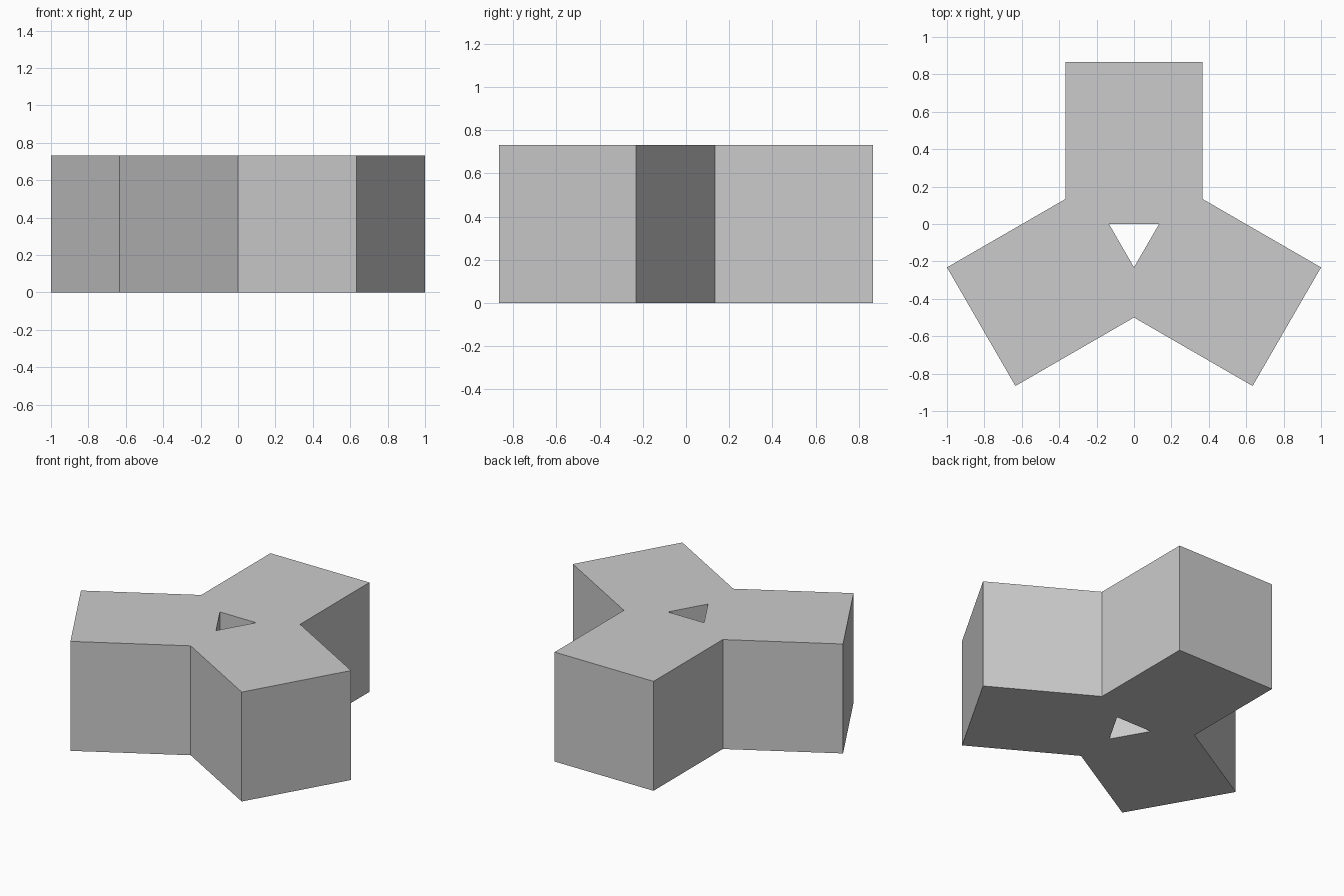
import bpy
import bmesh
from math import radians, sqrt
from mathutils import Matrix, Vector

cube = bpy.data.objects.get("Cube")
if cube:
    bpy.data.objects.remove(cube, do_unlink=True)

SIDE = sqrt(3) - 1            # edge of each square arm, also the height
HOLE = 2 - sqrt(3)            # edge of the triangular opening
CENTRE = Vector((0, -HOLE / (2 * sqrt(3)), 0))


def edge_point(edge, sign, out=0.0):
    """Point at an end of a centred triangle's back edge, pushed outward."""
    return Vector((sign * edge / 2, edge / (2 * sqrt(3)) + out, 0))


# Plan: three square arms around a triangular core with an opening
bm = bmesh.new()
inner = [edge_point(SIDE, s) for s in (-1, 1)]
outer = [edge_point(SIDE, s, SIDE) for s in (1, -1)]
hole = [edge_point(HOLE, s) for s in (1, -1)]
for k in range(3):
    turn = Matrix.Rotation(radians(120 * k), 3, "Z")
    for quad in (inner + outer, inner + hole):
        bm.faces.new([bm.verts.new(turn @ p + CENTRE) for p in quad])
bmesh.ops.remove_doubles(bm, verts=bm.verts, dist=0.001)

# Raise the plan into a solid, keeping the base closed
plan = bmesh.ops.extrude_face_region(bm, geom=bm.faces[:], use_keep_orig=True)
top = [v for v in plan["geom"] if isinstance(v, bmesh.types.BMVert)]
bmesh.ops.translate(bm, verts=top, vec=(0, 0, SIDE))
bmesh.ops.recalc_face_normals(bm, faces=bm.faces[:])

mesh = bpy.data.meshes.new("three_armed_block")
bm.to_mesh(mesh)
bm.free()
block = bpy.data.objects.new("three_armed_block", mesh)
bpy.context.collection.objects.link(block)
